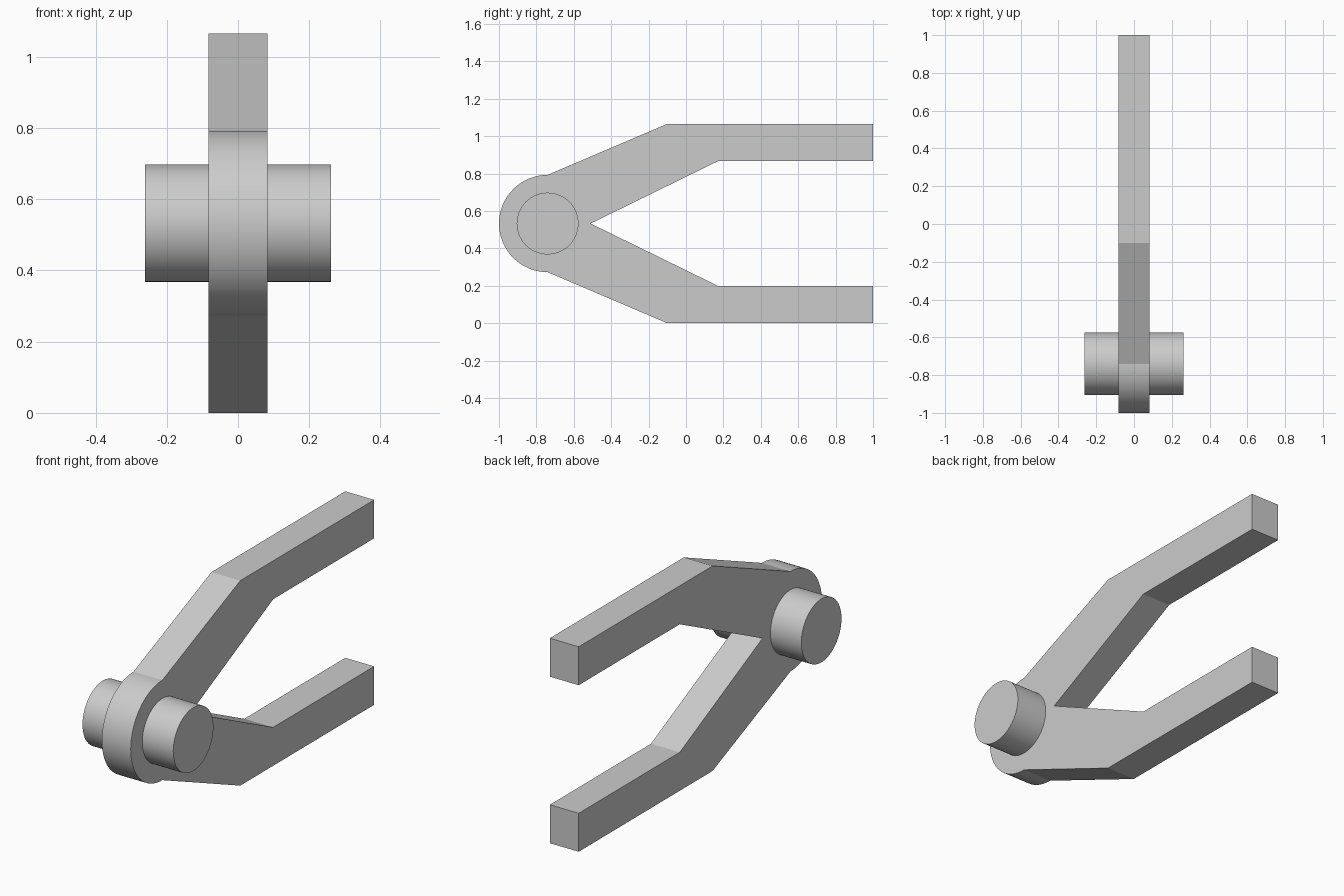
import bpy, bmesh, math

cube = bpy.data.objects.get("Cube")
if cube:
    bpy.data.objects.remove(cube, do_unlink=True)

# Single plain grey
grey = bpy.data.materials.new("plain grey")
grey.use_nodes = True
colour = (0.6, 0.6, 0.6, 1)
grey.diffuse_color = colour
grey.node_tree.nodes["Principled BSDF"].inputs["Base Color"].default_value = colour

HUB_Y, HUB_Z = -0.74, 0.533
HUB_R, PIN_R = 0.26, 0.165
FORK_HALF, PIN_HALF = 0.083, 0.261


def arc(radius, start, end, steps):
    """Points (y, z) on a circle around the hub centre."""
    angles = [start + (end - start) * i / steps for i in range(steps + 1)]
    return [(HUB_Y + radius * math.cos(a), HUB_Z + radius * math.sin(a)) for a in angles]


def extrude_profile(name, outline, x0, x1):
    """Extrude a (y, z) outline along x."""
    bm = bmesh.new()
    face = bm.faces.new([bm.verts.new((x0, y, z)) for y, z in outline])
    result = bmesh.ops.extrude_face_region(bm, geom=[face], use_keep_orig=True)
    moved = [v for v in result["geom"] if isinstance(v, bmesh.types.BMVert)]
    bmesh.ops.translate(bm, verts=moved, vec=(x1 - x0, 0, 0))
    bmesh.ops.recalc_face_normals(bm, faces=bm.faces)
    mesh = bpy.data.meshes.new(name)
    bm.to_mesh(mesh)
    bm.free()
    mesh.materials.append(grey)
    obj = bpy.data.objects.new(name, mesh)
    bpy.context.collection.objects.link(obj)
    bpy.ops.object.select_all(action="DESELECT")
    obj.select_set(True)
    bpy.context.view_layer.objects.active = obj
    bpy.ops.object.shade_smooth_by_angle(angle=math.radians(20))
    return obj


# Forked body: round hub and two bent arms, mirrored about the hub height
upper = [(-0.51, HUB_Z), (0.17, 0.866), (1, 0.866), (1, 1.066), (-0.10, 1.066)]
lower = [(y, 2 * HUB_Z - z) for y, z in reversed(upper[1:])]
hub = arc(HUB_R, math.pi / 2, 1.5 * math.pi, 32)
extrude_profile("forked_body", upper + hub + lower, -FORK_HALF, FORK_HALF)

# Pivot pins on both sides of the hub
circle = arc(PIN_R, 0, 2 * math.pi, 64)[:-1]
for name, side in (("left_pin", 1), ("right_pin", -1)):
    extrude_profile(name, circle, side * FORK_HALF, side * PIN_HALF)
